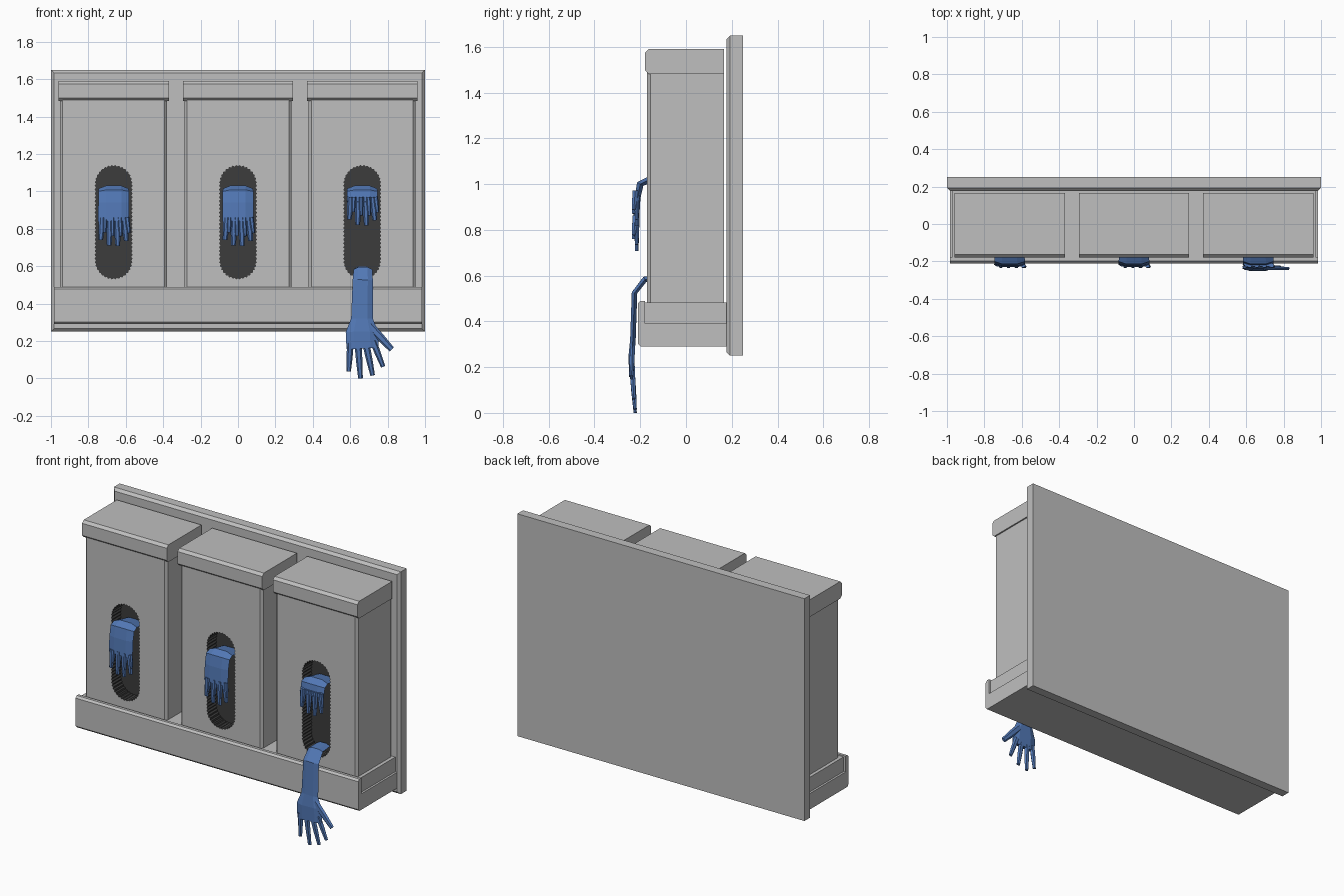
import bpy, bmesh, math
from mathutils import Vector

old = bpy.data.objects.get("Cube")
if old:
    bpy.data.objects.remove(old, do_unlink=True)


def material(name, rgb):
    m = bpy.data.materials.new(name)
    m.use_nodes = True
    m.diffuse_color = (*rgb, 1)
    m.node_tree.nodes["Principled BSDF"].inputs["Base Color"].default_value = (*rgb, 1)
    return m


GREY = material("light grey", (0.52, 0.52, 0.52))
DARK = material("dark opening", (0.045, 0.045, 0.045))
BLUE = material("glove blue", (0.085, 0.19, 0.47))


def finish(name, bm, mats):
    bmesh.ops.recalc_face_normals(bm, faces=bm.faces)
    me = bpy.data.meshes.new(name)
    bm.to_mesh(me)
    bm.free()
    for m in mats:
        me.materials.append(m)
    ob = bpy.data.objects.new(name, me)
    bpy.context.collection.objects.link(ob)
    return ob


def box(name, x, y, z, mats=(GREY,), chamfer=0, rule=None):
    """Box from three ranges; edges whose midpoint passes the rule are chamfered."""
    bm = bmesh.new()
    bmesh.ops.create_cube(bm, size=1)
    for v in bm.verts:
        v.co = [r[0] if c < 0 else r[1] for r, c in zip((x, y, z), v.co)]
    if chamfer:
        edges = [e for e in bm.edges if rule(e)]
        bmesh.ops.bevel(bm, geom=edges, offset=chamfer, segments=1, affect='EDGES')
    return finish(name, bm, mats)


def on_front(e):
    y = min(v.co.y for v in e.link_faces[0].verts[:] + e.link_faces[1].verts[:])
    return all(abs(v.co.y - y) < 1e-5 for v in e.verts)


def upright(e):
    return abs(e.verts[0].co.z - e.verts[1].co.z) > 0.01


def front_upright(e):
    return on_front(e) and upright(e)


def front_level(e):
    return on_front(e) and not upright(e)


def cut_opening(body, cx, depth=0.09):
    """Cuts a long rounded opening with a torn, toothed rim."""
    pts = []
    for top, start in ((1, 0), (-1, math.pi)):
        zc = 0.835 + 0.205 * top
        for i in range(33):
            a = start + math.pi * i / 32
            r = 0.099 if i % 2 else 0.092
            pts.append((cx + r * math.cos(a), zc + r * math.sin(a)))
        for i in range(1, 40):
            r = 0.099 if i % 2 else 0.092
            pts.append((cx - r * top, zc - 0.41 * top * i / 40))
    bm = bmesh.new()
    face = bm.faces.new([bm.verts.new((px, -0.2, pz)) for px, pz in pts])
    ext = bmesh.ops.extrude_face_region(bm, geom=[face])
    for g in ext["geom"]:
        if isinstance(g, bmesh.types.BMVert):
            g.co.y = -0.17 + depth
    if not face.is_valid or len(bm.faces) < len(pts) + 2:
        bm.faces.new([v for v in bm.verts if v.co.y < -0.19])
    for f in bm.faces:
        f.material_index = 1
    cutter = finish("opening_cutter", bm, (GREY, DARK))
    cutter.hide_render = True
    mod = body.modifiers.new("opening", 'BOOLEAN')
    mod.operation = 'DIFFERENCE'
    mod.solver = 'EXACT'
    mod.object = cutter
    bpy.context.view_layer.objects.active = body
    bpy.ops.object.modifier_apply(modifier=mod.name)
    bpy.data.objects.remove(cutter, do_unlink=True)


def loft(bm, sections, sides=6):
    """Tube through (centre, half width, half thickness) sections, flattened in depth."""
    centres = [Vector(s[0]) for s in sections]
    rings = []
    for i, (c, w, t) in enumerate(sections):
        tan = (centres[min(i + 1, len(centres) - 1)] - centres[max(i - 1, 0)]).normalized()
        side = Vector((1, 0, 0))
        side = (side - tan * side.dot(tan)).normalized()
        out = tan.cross(side)
        angles = [2 * math.pi * k / sides for k in range(sides)]
        rings.append([bm.verts.new(centres[i] + side * w * math.cos(a) + out * t * math.sin(a))
                      for a in angles])
    for a, b in zip(rings, rings[1:]):
        for k in range(sides):
            j = (k + 1) % sides
            bm.faces.new((a[k], a[j], b[j], b[k]))
    bm.faces.new(rings[0])
    bm.faces.new(rings[-1])


def glove(name, palm, fingers):
    bm = bmesh.new()
    loft(bm, palm)
    for base, tip, width in fingers:
        base, tip = Vector(base), Vector(tip)
        loft(bm, [(base, width, 0.013), (base.lerp(tip, 0.5), width * 0.9, 0.012),
                  (tip, width * 0.65, 0.008)])
    return finish(name, bm, (BLUE,))


def folded_glove(name, cx, palm_end):
    """Glove flopping out of the opening, fingers down."""
    palm = [((cx, -0.09, 1.0), 0.07, 0.02), ((cx, -0.17, 1.015), 0.08, 0.018),
            ((cx, -0.2, 1.0), 0.082, 0.018), ((cx, -0.212, 0.94), 0.082, 0.015),
            ((cx, -0.218, palm_end), 0.083, 0.015)]
    fingers = []
    for dx, drop in ((-0.066, 0.10), (-0.023, 0.13), (0.021, 0.133), (0.064, 0.105)):
        fingers.append(((cx + dx * 0.9, -0.215, palm_end + 0.02),
                        (cx + dx * 1.05, -0.215, palm_end - drop), 0.019))
        # second layer of shorter fingers in front
        fingers.append(((cx + dx * 0.9 + 0.014, -0.222, palm_end + 0.02),
                        (cx + dx + 0.018, -0.228, palm_end - drop * 0.6), 0.013))
    glove(name, palm, fingers)


# Wall board and tray
box("back_board", (-1, 1), (0.177, 0.25), (0.25, 1.65), chamfer=0.016, rule=on_front)
box("tray_lip", (-0.985, 0.985), (-0.21, -0.18), (0.29, 0.49), chamfer=0.012, rule=front_level)
box("tray_base", (-0.985, 0.985), (-0.18, 0.177), (0.29, 0.39))
box("tray_inner", (-0.972, 0.972), (-0.18, 0.177), (0.39, 0.482))

# Three glove boxes with lids and openings
for label, cx in (("right", -0.665), ("middle", 0), ("left", 0.664)):
    body = box(label + "_box", (cx - 0.286, cx + 0.286), (-0.17, 0.165), (0.4, 1.5),
               (GREY, DARK), 0.014, front_upright)
    cut_opening(body, cx)
    box(label + "_lid", (cx - 0.295, cx + 0.295), (-0.18, 0.165), (1.482, 1.59),
        chamfer=0.016, rule=front_level)
    folded_glove(label + "_folded_glove", cx, 0.95 if label == "left" else 0.84)

# Glove pulled out of the left box, hanging open
arm = [((0.665, -0.1, 0.585), 0.045, 0.015), ((0.668, -0.18, 0.583), 0.05, 0.015),
       ((0.667, -0.225, 0.525), 0.054, 0.014), ((0.663, -0.232, 0.32), 0.058, 0.014),
       ((0.662, -0.238, 0.25), 0.086, 0.015), ((0.666, -0.237, 0.16), 0.086, 0.014)]
hand = [((0.601, -0.235, 0.19), (0.592, -0.225, 0.037), 0.018),
        ((0.642, -0.235, 0.18), (0.655, -0.222, 0.0), 0.019),
        ((0.685, -0.235, 0.18), (0.720, -0.222, 0.016), 0.019),
        ((0.722, -0.235, 0.20), (0.776, -0.228, 0.062), 0.018),
        ((0.700, -0.234, 0.285), (0.822, -0.238, 0.155), 0.024)]
glove("hanging_glove", arm, hand)
